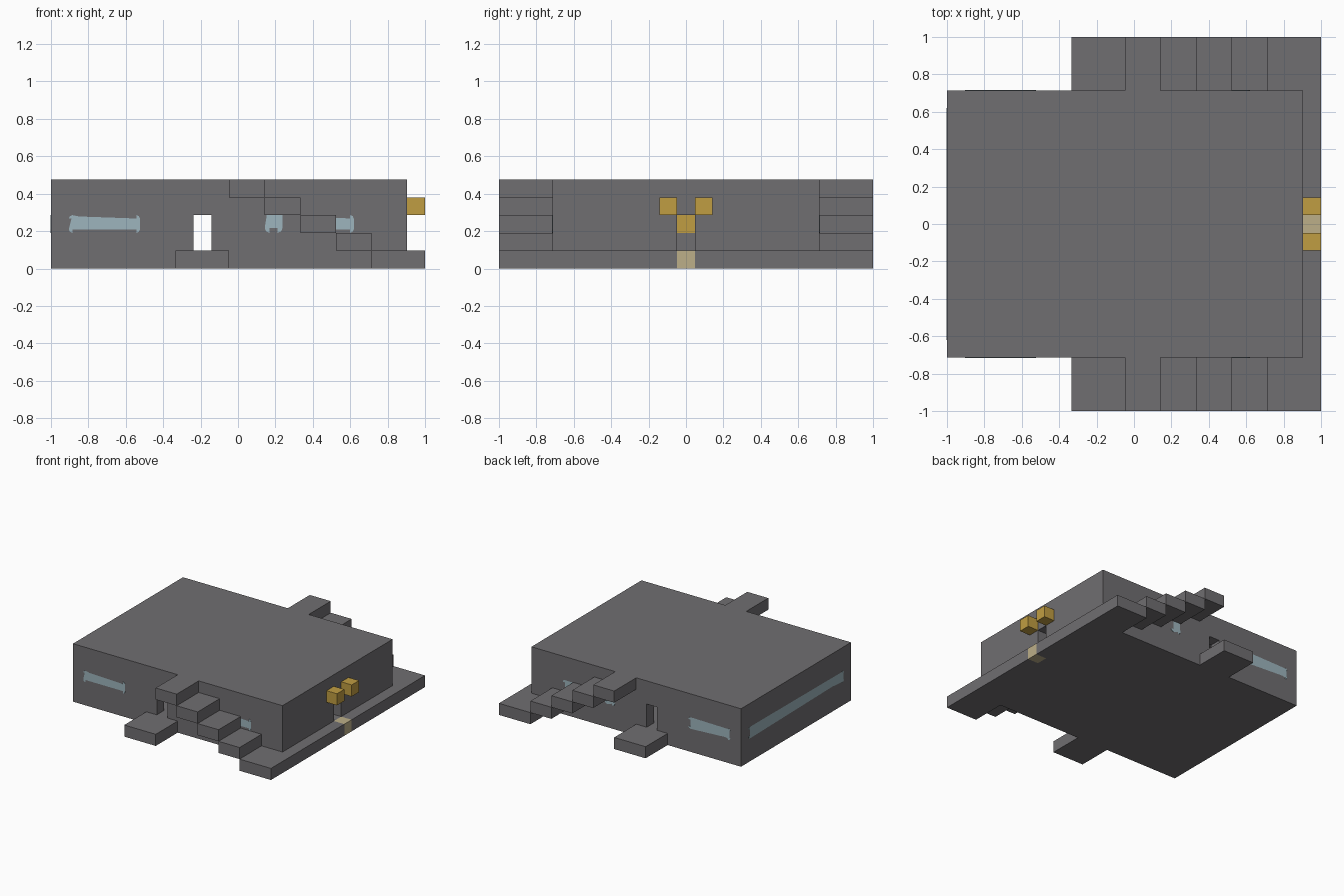
import bpy
import bmesh
from mathutils import Vector

if "Cube" in bpy.data.objects:
    bpy.data.objects.remove(bpy.data.objects["Cube"], do_unlink=True)

U = 2 / 21      # building module; positions below are in modules
MID = 10.5


def make_material(name, rgb):
    lin = [((c / 255 + 0.055) / 1.055) ** 2.4 for c in rgb] + [1]
    mat = bpy.data.materials.new(name)
    mat.use_nodes = True
    mat.diffuse_color = lin
    bsdf = next(n for n in mat.node_tree.nodes if n.type == 'BSDF_PRINCIPLED')
    bsdf.inputs["Base Color"].default_value = lin
    return mat


stone = make_material("grey stone", (112, 110, 113))
gold = make_material("gold", (192, 157, 66))
sand = make_material("pale sand", (188, 175, 137))
glass = make_material("pale blue glass", (157, 181, 189))


def finish(name, bm, mat):
    bmesh.ops.recalc_face_normals(bm, faces=bm.faces)
    mesh = bpy.data.meshes.new(name)
    bm.to_mesh(mesh)
    bm.free()
    mesh.materials.append(mat)
    obj = bpy.data.objects.new(name, mesh)
    bpy.context.collection.objects.link(obj)
    return obj


def box(name, x, y, z, mat=stone):
    """Box from (low, high) pairs in modules."""
    bm = bmesh.new()
    bmesh.ops.create_cube(bm, size=1)
    for v in bm.verts:
        i, j, k = (c > 0 for c in v.co)
        v.co = Vector((x[i] - MID, y[j] - MID, z[k])) * U
    return finish(name, bm, mat)


def window(name, a, z, place, cut=0.2):
    """Thin pane with clipped corners; place(a, z, depth) gives a position."""
    outline = []
    for i, k in ((0, 0), (1, 0), (1, 1), (0, 1)):
        da, dz = (cut, -cut)[i], (cut, -cut)[k]
        pair = [(a[i] + da, z[k]), (a[i] + da * 0.3, z[k] + dz * 0.3), (a[i], z[k] + dz)]
        outline += pair if i != k else pair[::-1]
    bm = bmesh.new()
    # corner order alternates so the outline runs around once
    outline = [p for c in range(4) for p in outline[c * 3:c * 3 + 3][::-1]]
    rings = [[bm.verts.new(place(p, q, d)) for p, q in outline] for d in (-0.02, 0.03)]
    for ring in rings:
        bm.faces.new(ring)
    n = len(outline)
    for i in range(n):
        j = (i + 1) % n
        bm.faces.new((rings[0][i], rings[0][j], rings[1][j], rings[1][i]))
    return finish(name, bm, glass)


# Hollow hall with a side-to-side doorway and an end doorway
hall = box("hall", (0, 20), (3, 18), (0, 5))
cutters = [
    box("room_cutter", (1, 19), (4, 17), (1, 4)),
    box("side_door_cutter", (8, 9), (2, 19), (1, 3)),
    box("end_door_cutter", (18.5, 20.5), (10, 11), (1, 3)),
]
for cutter in cutters:
    cutter.hide_render = True
    mod = hall.modifiers.new(cutter.name, 'BOOLEAN')
    mod.object = cutter
    mod.operation = 'DIFFERENCE'
    mod.solver = 'EXACT'
    bpy.context.view_layer.objects.active = hall
    bpy.ops.object.modifier_apply(modifier=mod.name)
    bpy.data.objects.remove(cutter, do_unlink=True)

# Floating stairs, door platforms and side windows on both long sides
for side, sign in (("front", -1), ("back", 1)):
    strip = (0, 3) if sign < 0 else (18, 21)
    box(side + "_door_platform", (7, 10), strip, (0, 1))
    for s in range(4):
        box(f"{side}_step_{s + 1}", (10 + 2 * s, 12 + 2 * s), strip, (4 - s, 5 - s))
    box(side + "_stair_foot", (18, 21), strip, (0, 1))

    def on_side(a, z, d, sign=sign):
        return Vector((a - MID, sign * (7.5 + d), z)) * U

    window(side + "_long_window", (1, 5), (2, 3), on_side)
    window(side + "_tall_window", (12, 13), (2, 4), on_side, 0.27)
    window(side + "_short_window", (14, 17), (2, 3), on_side)

# Long window across the closed end
window("end_window", (4, 17), (2, 3),
       lambda a, z, d: Vector((-MID - d, a - MID, z)) * U)

# Low terrace along the entrance end with a pale doorstep
box("terrace_front_half", (20, 21), (3, 10), (0, 1))
box("terrace_back_half", (20, 21), (11, 18), (0, 1))
box("doorstep", (20, 21), (10, 11), (0, 1), sand)

# Lamps beside the end door, and the one on a pedestal inside
box("front_lamp", (20, 21), (9, 10), (3, 4), gold)
box("back_lamp", (20, 21), (11, 12), (3, 4), gold)
box("pedestal", (4, 5), (10, 11), (1, 2))
box("inner_lamp", (4, 5), (10, 11), (2, 3), gold)
